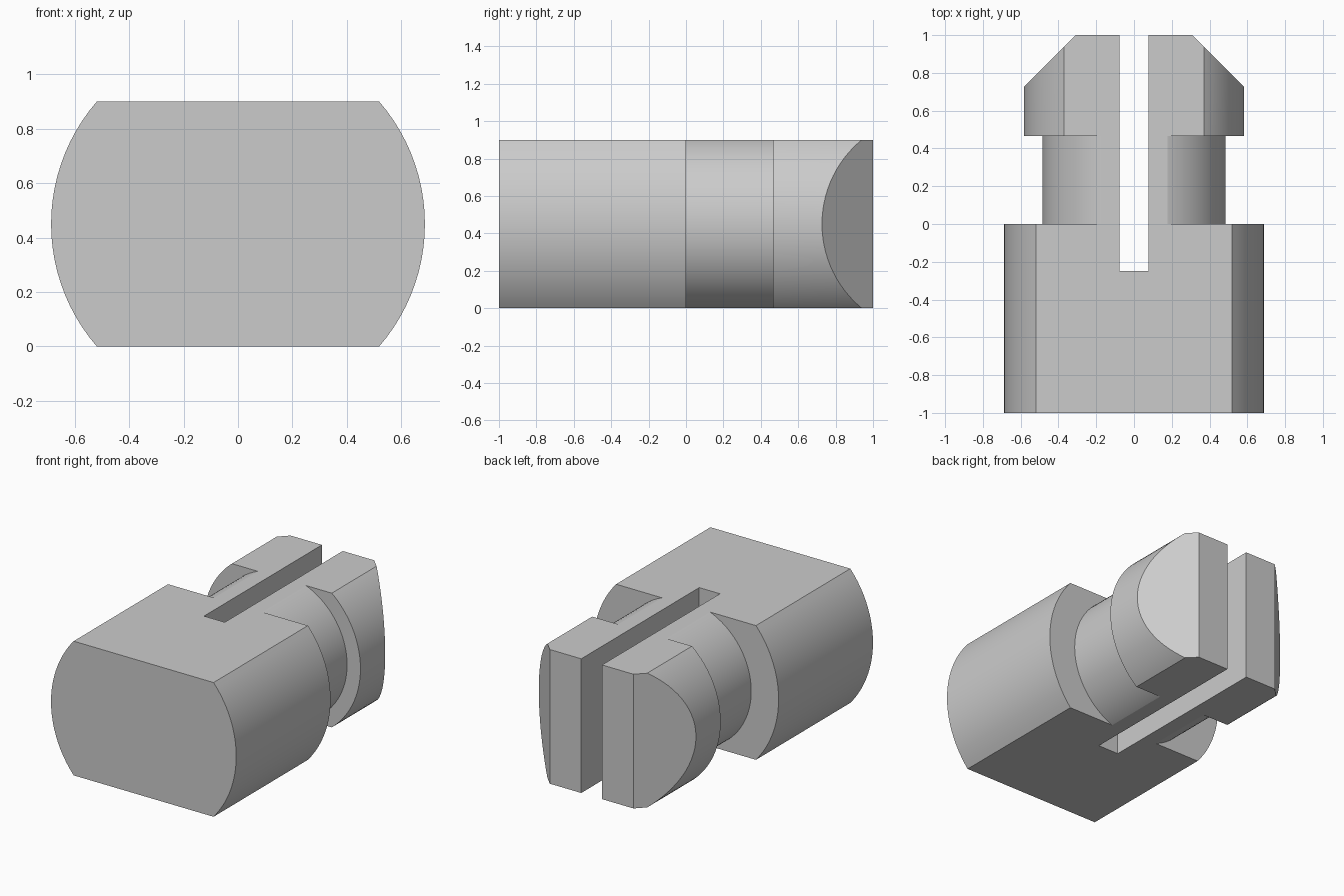
import bpy
import bmesh
import math
from mathutils import Matrix, Vector

cube = bpy.data.objects.get("Cube")
if cube:
    bpy.data.objects.remove(cube, do_unlink=True)

HALF_H = 0.45      # half the height between the two flats
SLOT_HALF = 0.077  # half width of the slot
SLOT_END = -0.25   # closed end of the slot

grey = bpy.data.materials.new("light grey plastic")
grey.use_nodes = True
COLOUR = (0.6, 0.6, 0.6, 1)
grey.diffuse_color = COLOUR
grey.node_tree.nodes["Principled BSDF"].inputs["Base Color"].default_value = COLOUR


def trim(bm, point, normal):
    """Cut away everything beyond a plane and cap the opening."""
    cut = bmesh.ops.bisect_plane(
        bm, geom=bm.verts[:] + bm.edges[:] + bm.faces[:], dist=1e-5,
        plane_co=Vector(point), plane_no=Vector(normal), clear_outer=True)
    rim = [e for e in cut["geom_cut"] if isinstance(e, bmesh.types.BMEdge) and e.is_boundary]
    bmesh.ops.contextual_create(bm, geom=rim)


# Stepped round body: wide base, narrow neck, head
profile = [(0, -1), (0.687, -1), (0.687, 0), (0.484, 0),
           (0.484, 0.465), (0.583, 0.465), (0.583, 1), (0, 1)]
bm = bmesh.new()
verts = [bm.verts.new((r, y, 0)) for r, y in profile]
edges = [bm.edges.new(pair) for pair in zip(verts, verts[1:])]
bmesh.ops.spin(bm, geom=verts + edges, cent=(0, 0, 0), axis=(0, 1, 0),
               angle=math.tau, steps=96, use_duplicate=False)
bmesh.ops.remove_doubles(bm, verts=bm.verts[:], dist=1e-4)
bmesh.ops.dissolve_limit(bm, angle_limit=0.001, verts=bm.verts[:], edges=bm.edges[:])

# Top and bottom flats, then the angled sides of the head
for side in (-1, 1):
    trim(bm, (0, 0, side * HALF_H), (0, 0, side))
for side in (-1, 1):
    trim(bm, (side * 0.31, 1, 0), (side, 1, 0))
bmesh.ops.recalc_face_normals(bm, faces=bm.faces[:])
bmesh.ops.translate(bm, verts=bm.verts[:], vec=(0, 0, HALF_H))

mesh = bpy.data.meshes.new("split_clip_body")
bm.to_mesh(mesh)
bm.free()
mesh.materials.append(grey)
body = bpy.data.objects.new("split_clip_body", mesh)
bpy.context.collection.objects.link(body)

# Slot that splits the neck and head into two prongs
bm = bmesh.new()
length = 1.5
bmesh.ops.create_cube(bm, size=1, matrix=Matrix.LocRotScale(
    Vector((0, SLOT_END + length / 2, HALF_H)), None,
    Vector((2 * SLOT_HALF, length, 2))))
slot_mesh = bpy.data.meshes.new("slot_cutter")
bm.to_mesh(slot_mesh)
bm.free()
slot_mesh.materials.append(grey)
slot = bpy.data.objects.new("slot_cutter", slot_mesh)
bpy.context.collection.objects.link(slot)

boolean = body.modifiers.new("slot", "BOOLEAN")
boolean.operation = "DIFFERENCE"
boolean.solver = "EXACT"
boolean.object = slot
bpy.context.view_layer.objects.active = body
body.select_set(True)
bpy.ops.object.modifier_apply(modifier="slot")
bpy.data.objects.remove(slot, do_unlink=True)

# Round sides smooth, steps and flats crisp
bpy.ops.object.select_all(action="DESELECT")
body.select_set(True)
bpy.context.view_layer.objects.active = body
bpy.ops.object.shade_smooth_by_angle(angle=math.radians(15))
